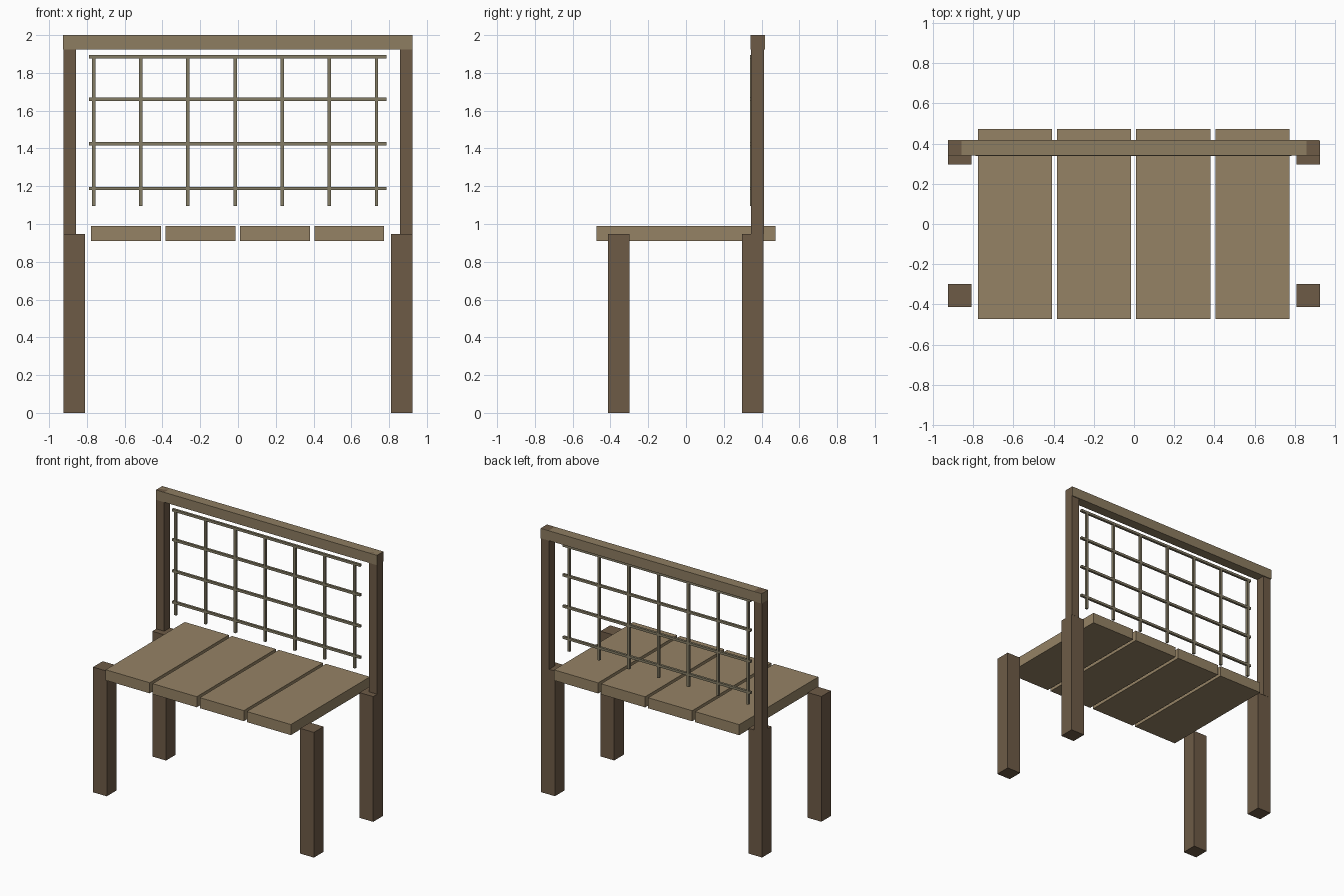
import bpy

if "Cube" in bpy.data.objects:
    bpy.data.objects.remove(bpy.data.objects["Cube"])


def material(name, rgb):
    m = bpy.data.materials.new(name)
    m.diffuse_color = (*rgb, 1.0)
    m.use_nodes = True
    m.node_tree.nodes["Principled BSDF"].inputs["Base Color"].default_value = m.diffuse_color
    return m


DARK = material("dark_wood", (0.155, 0.105, 0.062))
LIGHT = material("light_wood", (0.30, 0.225, 0.13))
RAIL = material("rail_wood", (0.27, 0.205, 0.12))
WIRE = material("wire", (0.23, 0.20, 0.13))


def box(name, x, y, z, mat):
    """Box from (min, max) ranges on each axis."""
    bpy.ops.mesh.primitive_cube_add(size=1, location=[(a + b) / 2 for a, b in (x, y, z)])
    ob = bpy.context.object
    ob.name = name
    ob.scale = [b - a for a, b in (x, y, z)]
    bpy.ops.object.transform_apply(location=False, rotation=False, scale=True)
    ob.data.materials.append(mat)
    return ob


# legs and backrest posts, mirrored left and right
for side, s in (("left", -1), ("right", 1)):
    leg_x = sorted((s * 0.81, s * 0.925))
    box(f"front_leg_{side}", leg_x, (-0.413, -0.298), (0, 0.948), DARK)
    box(f"back_leg_{side}", leg_x, (0.296, 0.411), (0, 0.948), DARK)
    post_x = sorted((s * 0.858, s * 0.925))
    box(f"back_post_{side}", post_x, (0.343, 0.412), (0.948, 2.0), DARK)

# top rail of the backrest
box("top_rail", (-0.927, 0.924), (0.342, 0.418), (1.925, 2.0), RAIL)

# seat planks
for i in range(4):
    x0 = -0.777 + i * 0.394
    box(f"seat_plank_{i + 1}", (x0, x0 + 0.369), (-0.473, 0.473), (0.91, 0.99), LIGHT)

# lattice in the backrest
R = 0.009
Y = (0.339, 0.339 + 2 * R)
for i in range(7):
    x = -0.764 + i * 0.2495
    box(f"lattice_upright_{i + 1}", (x - R, x + R), Y, (1.095, 1.885), WIRE)
for i, z in enumerate((1.188, 1.424, 1.66, 1.885)):
    box(f"lattice_bar_{i + 1}", (-0.79, 0.785), Y, (z - R, z + R), WIRE)
